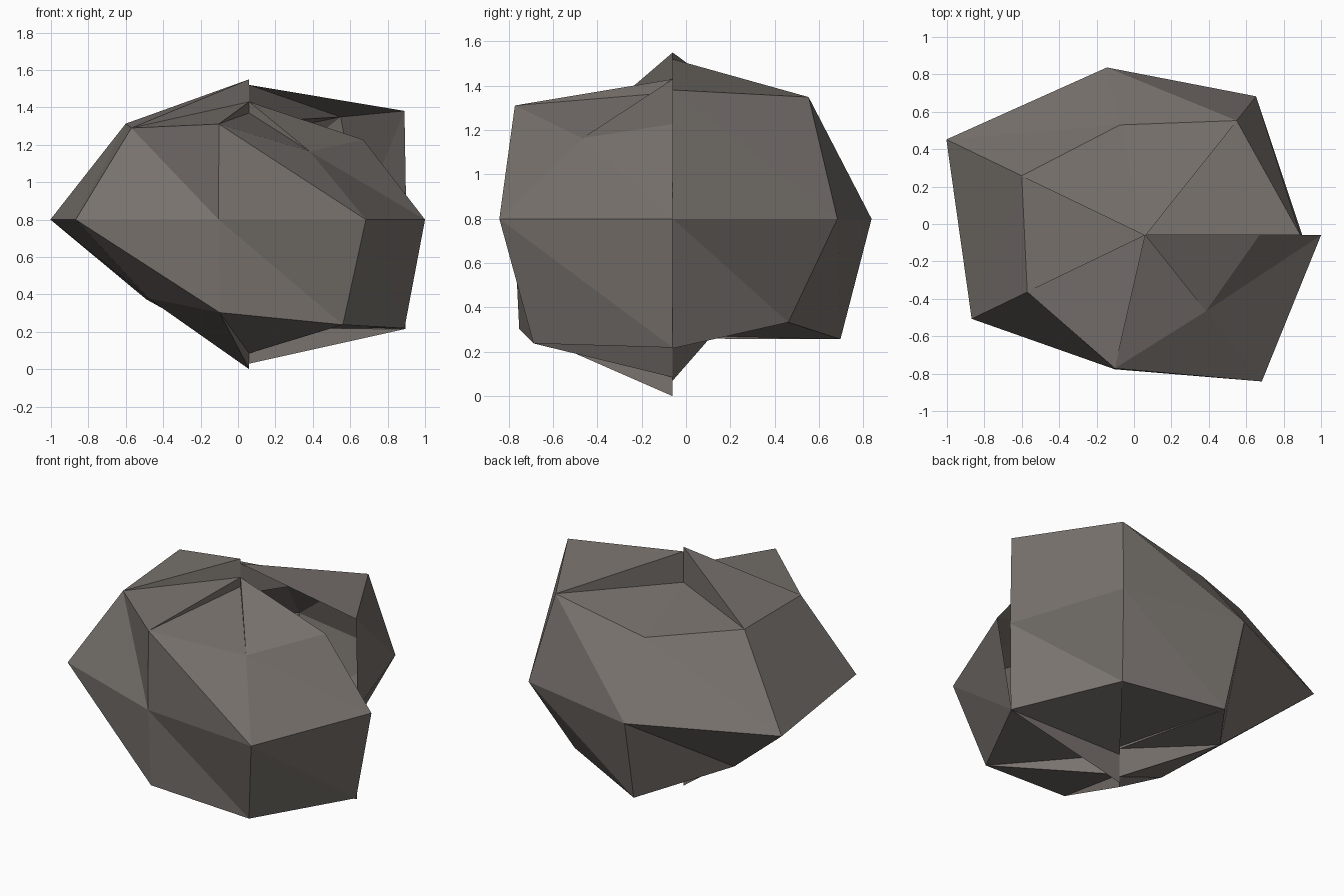
import bpy, bmesh, math

if "Cube" in bpy.data.objects:
    bpy.data.objects.remove(bpy.data.objects["Cube"])

SEG = 7                       # segments round the rock, open seam on +x
CX, CY, CZ = 0.06, -0.06, 0.8  # centre of the squashed sphere
SQUASH = 0.7

# Jagged sphere rows, from top to bottom (seam column appears at both ends)
top = [1.52, 1.32, 1.32, 1.55, 1.43, 1.37, 1.43, 1.38]       # pole heights
upper = [0.83, 0.784, 0.605, 0.733, 0.70, 0.73, 0.52, 0.61]  # ring radii
middle = [0.84, 0.95, 0.92, 1.18, 1.03, 0.735, 1.0, 0.94]
lower = [0.835, 0.667, 0.776, 0.61, 0.6, 0.71, 0.803, 0.83]
bottom = [0.03, 0.22, 0.275, 0.26, 0.07, 0.0, 0.085, 0.22]

bm = bmesh.new()


def pole(heights):
    return [bm.verts.new((CX, CY, z)) for z in heights]


def ring(radii, slope):
    row = []
    for i, r in enumerate(radii):
        a = 2 * math.pi * i / SEG
        row.append(bm.verts.new((CX + r * math.cos(a), CY + r * math.sin(a),
                                 CZ + slope * SQUASH * r)))
    return row


rows = [pole(top), ring(upper, 1), ring(middle, 0), ring(lower, -1), pole(bottom)]

# Two triangles for each patch of the sphere
for up, down in zip(rows, rows[1:]):
    for i in range(SEG):
        bm.faces.new((up[i + 1], up[i], down[i + 1]))
        bm.faces.new((up[i], down[i], down[i + 1]))

mesh = bpy.data.meshes.new("rock")
bm.to_mesh(mesh)
bm.free()

# Warm grey stone
stone = bpy.data.materials.new("warm grey stone")
stone.diffuse_color = (0.188, 0.168, 0.153, 1)
stone.use_nodes = True
stone.node_tree.nodes["Principled BSDF"].inputs["Base Color"].default_value = stone.diffuse_color
mesh.materials.append(stone)

rock = bpy.data.objects.new("rock", mesh)
bpy.context.collection.objects.link(rock)
